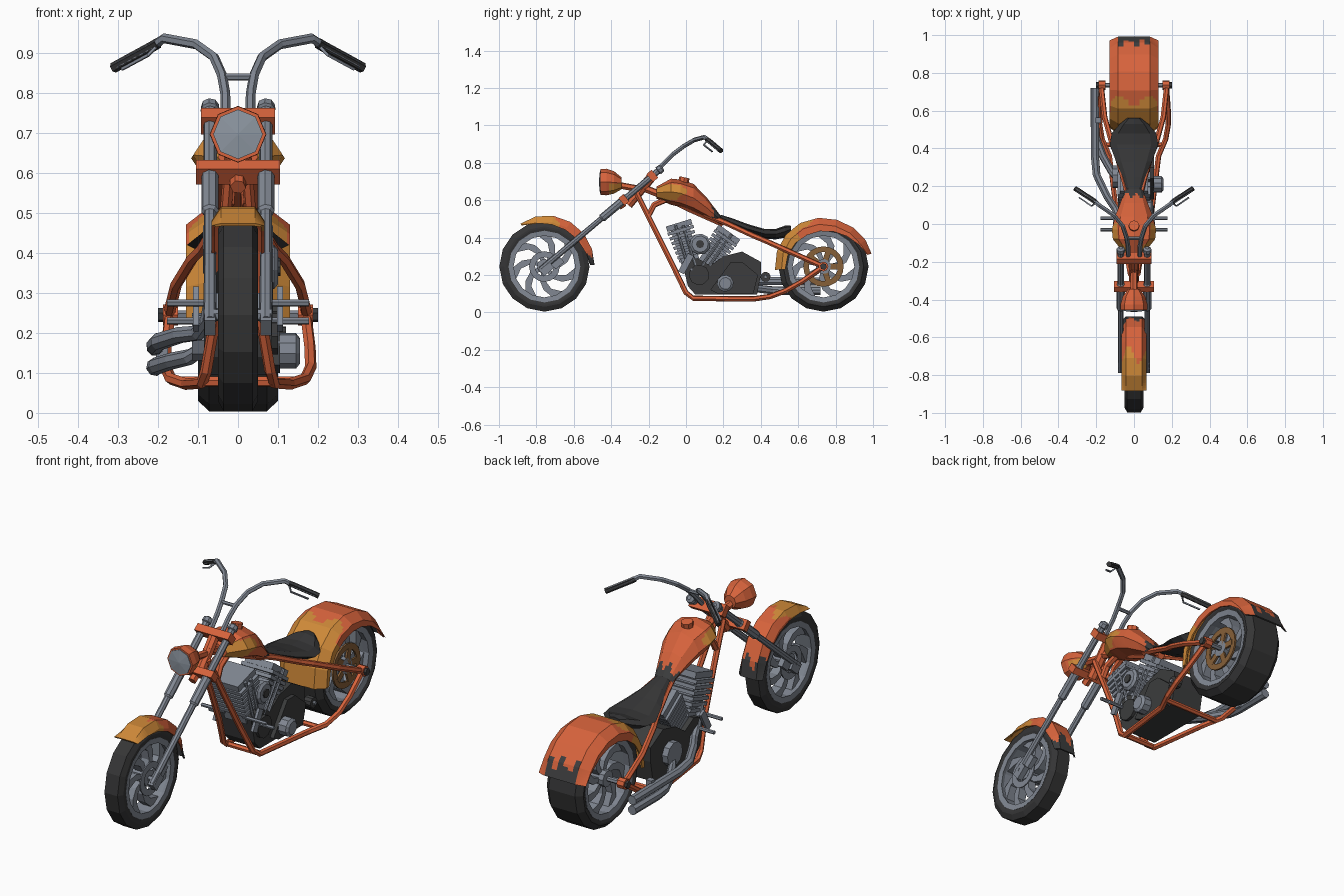
import bpy, bmesh, math
from mathutils import Vector
from math import sin, cos, pi, radians, atan2, degrees

if "Cube" in bpy.data.objects:
    bpy.data.objects.remove(bpy.data.objects["Cube"])


def material(name, rgb):
    m = bpy.data.materials.new(name)
    m.diffuse_color = (*rgb, 1)
    m.use_nodes = True
    m.node_tree.nodes["Principled BSDF"].inputs["Base Color"].default_value = m.diffuse_color
    return m


ORANGE = material("orange_paint", (0.68, 0.125, 0.045))
GOLD = material("gold_paint", (0.62, 0.25, 0.04))
STEEL = material("steel", (0.22, 0.245, 0.29))
LENS = material("lens_glass", (0.27, 0.31, 0.36))
RUBBER = material("rubber", (0.036, 0.036, 0.037))
BLACK = material("black_metal", (0.045, 0.046, 0.047))
BRONZE = material("bronze", (0.24, 0.115, 0.04))
SIDES = ((1, "right"), (-1, "left"))


def loft(name, rings, mats, loop=False, rule=None):
    """Skin equal rings of points; an optional rule picks the colour per face."""
    mats = mats if isinstance(mats, tuple) else (mats,)
    bm = bmesh.new()
    vs = [[bm.verts.new(p) for p in r] for r in rings]
    n = len(rings[0])
    for i in range(len(vs) if loop else len(vs) - 1):
        a, b = vs[i], vs[(i + 1) % len(vs)]
        for j in range(n):
            bm.faces.new((a[j], a[(j + 1) % n], b[(j + 1) % n], b[j]))
    if not loop:
        bm.faces.new(vs[0])
        bm.faces.new(vs[-1][::-1])
    if rule:
        bmesh.ops.subdivide_edges(bm, edges=bm.edges[:], cuts=5, use_grid_fill=True)
        for f in bm.faces:
            f.material_index = rule(f.calc_center_median())
    bmesh.ops.recalc_face_normals(bm, faces=bm.faces[:])
    me = bpy.data.meshes.new(name)
    bm.to_mesh(me)
    bm.free()
    for m in mats:
        me.materials.append(m)
    ob = bpy.data.objects.new(name, me)
    bpy.context.collection.objects.link(ob)
    return ob


def sweep(name, pts, r, mat, n=6):
    """Tube through points with one radius or one per point."""
    pts = [Vector(p) for p in pts]
    rad = r if isinstance(r, (list, tuple)) else [r] * len(pts)
    rings, nrm = [], None
    for i, p in enumerate(pts):
        t = (pts[min(i + 1, len(pts) - 1)] - pts[max(i - 1, 0)]).normalized()
        nrm = t.orthogonal() if nrm is None else nrm - t * nrm.dot(t)
        nrm.normalize()
        b = t.cross(nrm)
        rings.append([p + (nrm * cos(2 * pi * k / n) + b * sin(2 * pi * k / n)) * rad[i] for k in range(n)])
    return loft(name, rings, mat)


def lathe(name, prof, c, mat, n=16):
    """Closed (x, r) profile turned about a crosswise axle."""
    loft(name, [[(x, c[0] + r * cos(2 * pi * k / n), c[1] + r * sin(2 * pi * k / n)) for k in range(n)]
                for x, r in prof], mat, loop=True)


def body(name, stations, mats, n=8, rule=None):
    """Faceted hull from (y, z, half width, half height) stations."""
    loft(name, [[(w * cos(2 * pi * k / n), y, z + h * sin(2 * pi * k / n)) for k in range(n)]
                for y, z, w, h in stations], mats, rule=rule)


def prism(name, yz, x0, x1, mat):
    return loft(name, [[(x, y, z) for y, z in yz] for x in (x0, x1)], mat)


def block(name, c, size, mat, tilt=0):
    """Box with its up axis tilted in the side plane (positive leans back)."""
    u, v = (cos(tilt), -sin(tilt)), (sin(tilt), cos(tilt))
    q = [(c[1] + u[0] * a * size[1] / 2 + v[0] * b * size[2] / 2,
          c[2] + u[1] * a * size[1] / 2 + v[1] * b * size[2] / 2)
         for a, b in ((-1, -1), (1, -1), (1, 1), (-1, 1))]
    return prism(name, q, c[0] - size[0] / 2, c[0] + size[0] / 2, mat)


# Wheels: tyre, rim, hub and swept spokes
FW, RW = (-0.757, 0.245), (0.735, 0.245)
for label, c, w, sw in (("front", FW, 0.05, 0.022), ("rear", RW, 0.1, 0.06)):
    lathe(label + "_tyre", [(-w * .9, .185), (-w, .205), (-w, .215), (-w * .72, .241),
                            (w * .72, .241), (w, .215), (w, .205), (w * .9, .185)], c, RUBBER)
    lathe(label + "_rim", [(-w * .9, .165), (-w * .95, .192), (w * .95, .192), (w * .9, .165),
                           (w * .55, .17), (-w * .55, .17)], c, STEEL)
    sweep(label + "_hub", [(-w * .85, *c), (w * .85, *c)], .04, STEEL, 10)
    for i in range(7):
        rings = []
        for r, turn, half in ((.03, 0, .35), (.08, .12, .2), (.125, .36, .17), (.174, .7, .2)):
            a = i * 2 * pi / 7 + turn
            rings.append([(s * sw, c[0] + r * cos(a + d * half), c[1] + r * sin(a + d * half))
                          for s, d in ((-1, -1), (1, -1), (1, 1), (-1, 1))])
        loft(f"{label}_spoke_{i}", rings, STEEL)
lathe("rear_sprocket", [(.075, .078), (.075, .108), (.084, .108), (.084, .078)], RW, BRONZE, 20)
for i in range(5):
    a = 2 * pi * i / 5
    block(f"sprocket_arm_{i}", (.08, RW[0] + .05 * cos(a), RW[1] + .05 * sin(a)), (.01, .07, .03), BRONZE, -a)
for s in (-1, 1):
    lathe("front_brake_disc", [(s * .044, .05), (s * .044, .082), (s * .05, .082), (s * .05, .05)], FW, STEEL, 16)


# Fenders: U section swept round the wheel, inner edge following (angle, outer, inner) stations
def fender(name, c, w, stations, rule):
    rings = []
    for a, ro, ri in stations:
        a, t = radians(a), .008
        sec = [(-w, ri), (-w, max(ri, ro - .035)), (-w * .65, ro), (w * .65, ro), (w, max(ri, ro - .035)), (w, ri),
               (w - t, ri), (w - t, max(ri, ro - .035) - t / 2), (w * .62, ro - t), (-w * .62, ro - t),
               (t - w, max(ri, ro - .035) - t / 2), (t - w, ri)]
        rings.append([(x, c[0] + r * cos(a), c[1] + r * sin(a)) for x, r in sec])

    def pick(p):
        return rule(degrees(atan2(p.z - c[1], p.y - c[0])) % 360, p.x)
    loft(name, rings, (ORANGE, GOLD, BLACK), rule=pick)


def rear_paint(a, x):
    if abs(x) < .08 and a < 31 + 8 * sin(x * 85 + 1):
        return 2
    return 1 if a > (128 if abs(x) > .12 else 117 - 14 * abs(sin(x * 22))) else 0


fender("rear_fender", RW, .13,
       [(15, .266, .245), (32, .266, .222), (52, .263, .205), (74, .26, .195), (96, .262, .19),
        (118, .264, .19), (140, .264, .195), (162, .262, .2), (184, .26, .205)], rear_paint)
fender("front_fender", FW, .066,
       [(2, .268, .248), (20, .271, .232), (40, .275, .228), (60, .276, .226), (80, .275, .228),
        (100, .272, .236), (119, .262, .255)],
       lambda a, x: 2 if a < 20 + 8 * sin(x * 90) else 1 if a > 76 + 10 * sin(x * 60) else 0)

# Fuel tank, cap and seat
body("fuel_tank", [(-.158, .64, .05, .032), (-.08, .645, .112, .07), (-.03, .637, .117, .073),
                   (.04, .612, .1, .075), (.11, .56, .073, .055), (.19, .488, .045, .022)],
     (ORANGE, GOLD, BLACK), rule=lambda p: 1 if p.y < -.02 + .03 * sin(p.z * 70) and .6 < p.z < .685 and abs(p.x) > .04
     else 2 if p.y > .15 + .015 * sin(p.x * 120) and p.z > .49 else 0)
sweep("tank_cap", [(0, -.015, .69), (0, -.008, .722)], .028, ORANGE, 8)
body("seat", [(.185, .508, .04, .014), (.25, .478, .06, .024), (.33, .446, .095, .026), (.42, .42, .128, .026),
              (.48, .418, .118, .028), (.53, .432, .075, .032), (.562, .445, .035, .018)], RUBBER)

# Frame tubes
sweep("steering_neck", [(0, -.31, .575), (0, -.175, .735)], .026, ORANGE, 8)
sweep("backbone", [(0, -.25, .675), (0, -.1, .615), (0, .02, .555), (0, .2, .475)], .02, ORANGE)
for s, side in SIDES:
    def mir(pts):
        return [(s * x, y, z) for x, y, z in pts]
    sweep("lower_frame_" + side, mir([(.02, -.265, .64), (.035, -.17, .45), (.055, -.07, .25), (.08, .0, .105),
          (.09, .04, .075), (.13, .36, .072), (.168, .45, .085), (.182, .53, .115), (.18, .62, .165),
          (.17, .735, .245)]), .0145, ORANGE)
    sweep("rear_stay_" + side, mir([(.02, .1, .525), (.05, .22, .475), (.09, .36, .41), (.115, .42, .385),
          (.155, .565, .32), (.17, .7, .26), (.17, .735, .245)]), .0145, ORANGE)
    sweep("frame_brace_" + side, mir([(.025, -.2, .52), (.022, -.17, .575), (.015, -.09, .61)]), .016, ORANGE)
    sweep("axle_boss_" + side, mir([(.15, *RW), (.188, *RW)]), .026, ORANGE, 8)
    sweep("axle_nut_" + side, mir([(.18, *RW), (.2, *RW)]), .018, BLACK)
    # Foot pegs
    for y, z in ((-.03, .275), (.03, .23)):
        sweep("foot_peg_" + side, mir([(.05, y, z), (.178, y, z)]), .009, STEEL)
    block("peg_bracket_" + side, (s * .105, 0, .26), (.014, .035, .11), STEEL, .5)
for y, x in ((.04, .09), (.42, .15)):
    sweep("frame_crossbar", [(-x, y, .078), (x, y, .078)], .013, ORANGE)
sweep("rear_axle", [(-.17, *RW), (.17, *RW)], .012, STEEL)
sweep("front_axle", [(-.085, *FW), (.085, *FW)], .014, STEEL)


# Fork, clamps, handlebars
def fork(x, t):
    return (x, FW[0] + t * .607, FW[1] + t * .51)


for s, side in SIDES:
    steps = ((-.03, .016), (.08, .016), (.5, .015), (.51, .022), (.72, .022), (.73, .017), (1.0, .017),
             (1.005, .024), (1.03, .022), (1.04, .01))
    sweep("fork_leg_" + side, [fork(s * .07, t) for t, _ in steps], [r for _, r in steps], STEEL, 8)
    block("fork_foot_" + side, (s * .07, FW[0] + .01, .235), (.028, .05, .07), STEEL, .87)
    block("brake_caliper_" + side, (s * .06, FW[0] + .07, .265), (.026, .04, .06), STEEL, .87)
    bar = [(.03, -.19, .72), (.032, -.115, .80), (.04, -.07, .845), (.06, -.01, .89), (.105, .045, .922),
           (.185, .1, .937), (.215, .125, .916), (.3, .18, .87)]
    sweep("handlebar_" + side, [(s * x, y, z) for x, y, z in bar], .0125, STEEL)
    grip = [(.2, .112, .925), (.215, .125, .916), (.312, .188, .863)]
    sweep("grip_" + side, [(s * x, y, z) for x, y, z in grip], .0135, RUBBER)
    lever = [(.205, .11, .915), (.225, .095, .895), (.29, .14, .86)]
    sweep("lever_" + side, [(s * x, y, z) for x, y, z in lever], .005, STEEL, 4)
sweep("handlebar_crossbar", [(-.04, -.075, .84), (.04, -.075, .84)], .009, STEEL)
block("upper_clamp", fork(0, .95), (.185, .055, .036), ORANGE, .87)
block("lower_clamp", fork(0, .70), (.21, .05, .034), ORANGE, .87)
sweep("clamp_stem_nut", [(0, -.36, .565), (0, -.33, .585)], .02, ORANGE)

# Headlight
body("headlight_shell", [(-.456, .697, .07, .07), (-.425, .697, .071, .071), (-.385, .695, .06, .06),
                         (-.345, .69, .032, .032)], (ORANGE, GOLD),
     rule=lambda p: 1 if p.y > -.41 and p.z < .69 and p.x > 0 else 0)
body("headlight_lens", [(-.45, .697, .062, .062), (-.46, .697, .062, .062), (-.466, .697, .004, .004)], LENS)
sweep("headlight_bracket", [(0, -.36, .68), (0, -.25, .66)], .018, ORANGE)

# Engine: finned V cylinders on a dark crankcase
for label, base, tilt, length in (("front", (.03, .25), -.3, .225), ("rear", (.105, .25), .62, .205)):
    d = (sin(tilt), cos(tilt))
    block(label + "_cylinder_core", (0, base[0] + d[0] * length / 2, base[1] + d[1] * length / 2),
          (.12, .1, length), STEEL, tilt)
    for i in range(6):
        t = .06 + i * (length - .06) / 6
        wide = .12 + .005 * i
        block(f"{label}_fin_{i}", (0, base[0] + d[0] * t, base[1] + d[1] * t),
              (wide + .03, wide, .017), STEEL, tilt)
    block(label + "_rocker_cover", (0, base[0] + d[0] * length, base[1] + d[1] * length),
          (.15, .14, .03), STEEL, tilt)
    for k in (-.02, .02):
        sweep(label + "_pushrod", [(.08, base[0] + k, .25),
              (.08, base[0] + d[0] * length + k, .25 + d[1] * length)], .008, STEEL)
prism("crankcase", [(-.02, .27), (.01, .14), (.05, .095), (.38, .095), (.4, .2), (.4, .27), (.3, .325),
                    (.2, .3), (.13, .25), (.06, .29)], -.085, .085, BLACK)
prism("gearbox_cover", [(.13, .12), (.17, .1), (.36, .1), (.385, .2), (.3, .27), (.24, .27)], .085, .105, BLACK)
sweep("air_cleaner", [(.05, .075, .365), (.09, .075, .365), (.1, .075, .365)], [.05, .056, .044], STEEL, 10)
sweep("air_cleaner_cap", [(.09, .075, .365), (.106, .075, .365)], .022, BLACK, 8)
sweep("generator_cover", [(.1, .21, .155), (.145, .21, .155), (.155, .21, .155)], [.045, .045, .032], STEEL, 10)
sweep("cam_cover", [(.08, .07, .2), (.1, .07, .2)], .055, BLACK, 10)
sweep("small_pulley", [(.08, .425, .19), (.12, .425, .19)], .027, BLACK, 10)
sweep("pulley_bolt", [(.1, .425, .19), (.13, .425, .19)], .01, STEEL)
sweep("clutch_cover", [(-.085, .25, .19), (-.115, .25, .19)], .06, STEEL, 10)

# Exhaust pipes on the left
for label, pts in (("upper", [(-.06, -.03, .33), (-.075, .02, .235), (-.1, .08, .2), (-.145, .15, .195),
                              (-.198, .26, .178), (-.207, .36, .168), (-.207, .72, .165)]),
                   ("lower", [(-.06, .2, .24), (-.08, .23, .165), (-.12, .28, .14), (-.165, .36, .13),
                              (-.203, .46, .118), (-.207, .52, .115), (-.207, .72, .115)])):
    sweep("exhaust_" + label, pts, [.018, .019, .02, .021, .022, .023, .023], STEEL, 8)
block("exhaust_mount", (-.19, .55, .15), (.03, .03, .1), STEEL)
